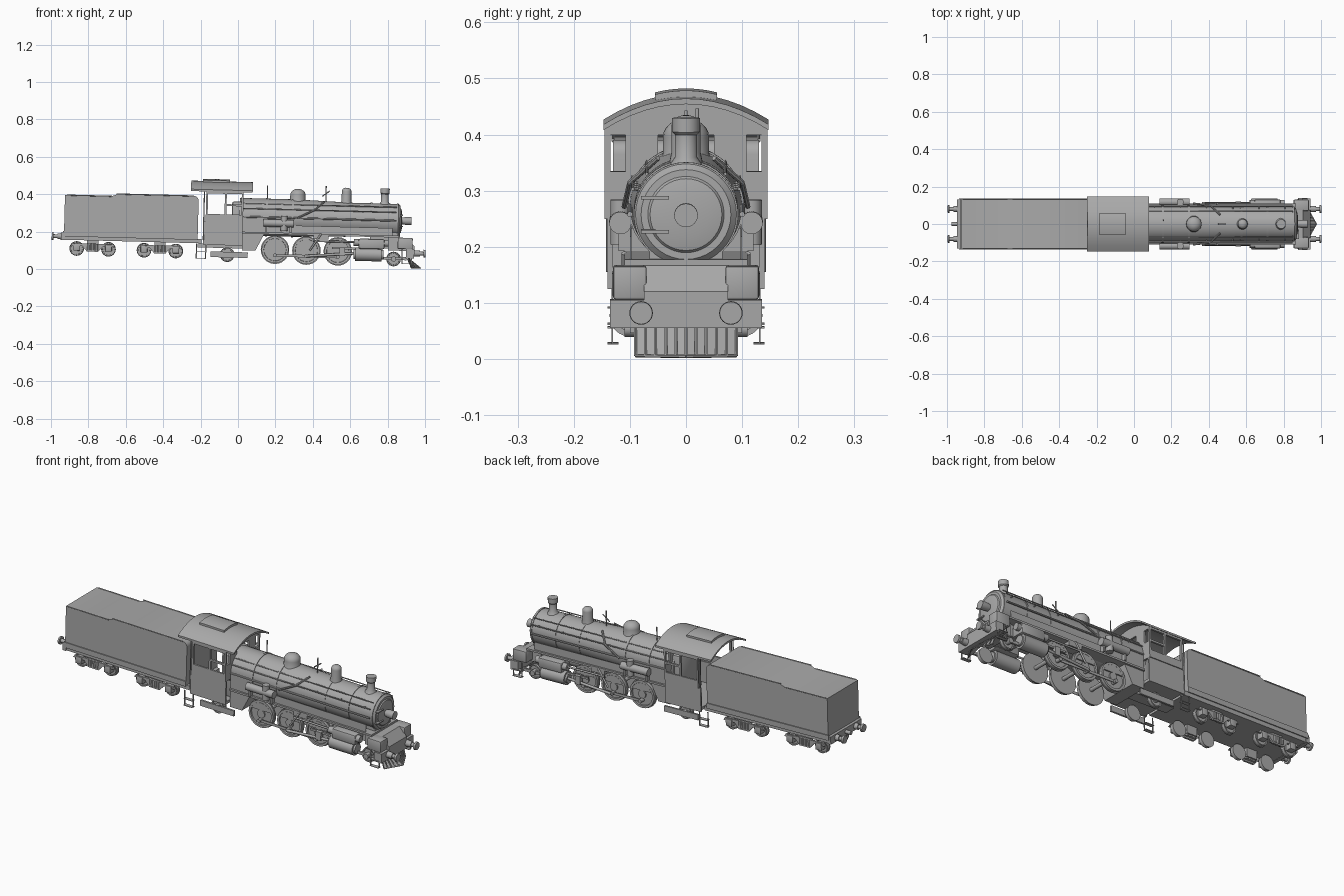
import bpy, bmesh, math
from mathutils import Matrix, Vector

cube = bpy.data.objects.get("Cube")
if cube:
    bpy.data.objects.remove(cube)

grey = bpy.data.materials.new("iron_grey")
grey.use_nodes = True
colour = (.4, .4, .4, 1)
grey.diffuse_color = colour
grey.node_tree.nodes["Principled BSDF"].inputs["Base Color"].default_value = colour

# Shared levels and thicknesses
LEAN = Matrix.Rotation(math.radians(1.5), 3, 'Y')   # the train sits slightly nose-down
BOILER_Z, BOILER_R, SMOKEBOX_R = .28, .1, .09
SMOKEBOX_END = .86
BOARD_Z = .2
AXLE, DRIVER_R, SMALL_R = .108, .072, .037
TRACK = .08
ROD_Y = .1
CAB_BACK, CAB_FRONT, CAB_Y, SILL, EAVES = -.18, .02, .14, .25, .41
TENDER_BACK, TENDER_FRONT, TENDER_Y, TENDER_FLOOR, TENDER_TOP = -.935, -.22, .13, .155, .384
BEAM_X = .94
SKIN, WIRE = .01, .003
parts = []


def finish(name, bm):
    bmesh.ops.recalc_face_normals(bm, faces=bm.faces)
    bm.transform(LEAN.to_4x4())
    mesh = bpy.data.meshes.new(name)
    bm.to_mesh(mesh)
    bm.free()
    mesh.materials.append(grey)
    ob = bpy.data.objects.new(name, mesh)
    bpy.context.collection.objects.link(ob)
    parts.append(ob)


def box(name, x, y, z, bevel=0):
    # each argument is a (low, high) range
    bm = bmesh.new()
    bmesh.ops.create_cube(bm, size=1)
    for v in bm.verts:
        v.co = Vector([(a + b) / 2 + c * (b - a) for c, (a, b) in zip(v.co, (x, y, z))])
    if bevel:
        bmesh.ops.bevel(bm, geom=bm.edges[:], offset=bevel, segments=2, affect='EDGES', profile=.5)
    finish(name, bm)


def prism(name, outline, axis, start, end):
    # axis 'y' takes (x, z) outlines, axis 'x' takes (y, z) outlines
    bm = bmesh.new()
    face = bm.faces.new([bm.verts.new((p, start, q) if axis == 'y' else (start, p, q)) for p, q in outline])
    grown = bmesh.ops.extrude_face_region(bm, geom=[face])["geom"]
    move = Vector((0, end - start, 0) if axis == 'y' else (end - start, 0, 0))
    bmesh.ops.translate(bm, vec=move, verts=[g for g in grown if isinstance(g, bmesh.types.BMVert)])
    finish(name, bm)


def lathe(name, origin, axis, profile, seg=24):
    # profile: (distance along axis, radius)
    bm = bmesh.new()
    turn = Vector((0, 0, 1)).rotation_difference(Vector(axis))
    angles = [k * math.tau / seg for k in range(seg)]
    rings = [[bm.verts.new(turn @ Vector((r * math.cos(a), r * math.sin(a), t)) + Vector(origin)) for a in angles]
             for t, r in profile]
    for low, high in zip(rings, rings[1:]):
        for k in range(seg):
            bm.faces.new((low[k], low[k - 1], high[k - 1], high[k]))
    bm.faces.new(rings[0])
    bm.faces.new(rings[-1])
    finish(name, bm)


def rod(name, start, end, r, seg=16):
    way = Vector(end) - Vector(start)
    lathe(name, start, way.normalized(), [(0, r), (way.length, r)], seg)


def dome(name, x, r, top):
    # flared foot, straight wall and rounded cap
    base = BOILER_Z + .08
    wall = top - base - r * .8
    cap = [math.radians(a) for a in range(0, 90, 15)]
    profile = [(0, r * 1.2), (wall / 3, r)] + [(wall + r * .8 * math.sin(a), r * math.cos(a)) for a in cap]
    lathe(name, (x, 0, base), (0, 0, 1), profile)


def wheel(name, x, z, r, s):
    # flange, tyre, recessed web and hub
    face, web = SKIN, WIRE
    profile = [(-face, r * 1.06), (-face / 2, r * 1.06), (-face / 2, r), (face, r), (face, r * .84),
               (web, r * .82), (web, r * .3), (face, r * .3), (face, WIRE)]
    lathe(name, (x, s * TRACK, z), (0, s, 0), profile)


def side(s, inner, outer):
    return tuple(sorted((s * inner, s * outer)))


def around(centre, half):
    return centre - half, centre + half


# Boiler, bands, smokebox door and lamp
lathe("boiler", (0, 0, BOILER_Z), (1, 0, 0), [(0, BOILER_R), (.3, BOILER_R), (.6, SMOKEBOX_R), (SMOKEBOX_END - SKIN, SMOKEBOX_R),
      (SMOKEBOX_END, SMOKEBOX_R - SKIN)], 40)
lathe("smokebox_door", (SMOKEBOX_END, 0, BOILER_Z), (1, 0, 0), [(0, .068), (SKIN / 2, .064), (SKIN, .04), (SKIN, WIRE)], 40)
for k in range(6):
    x = .14 * (k + 1)
    r = (BOILER_R if x < .4 else SMOKEBOX_R) + WIRE
    rod("boiler_band", (x, 0, BOILER_Z), (x + SKIN, 0, BOILER_Z), r, 40)
lathe("headlamp", (SMOKEBOX_END, 0, BOILER_Z), (1, 0, 0), [(0, .016), (.03, .021), (.06, .021)])
for z in around(BOILER_Z, .03):
    box("door_hinge", (SMOKEBOX_END, SMOKEBOX_END + .015), (-TRACK, -.03), around(z, WIRE))

# Chimney, domes, whistle and safety valve
lathe("chimney", (.775, 0, .36), (0, 0, 1), [(0, .034), (.02, .02), (.06, .02), (.065, .025), (.09, .025)])
dome("steam_dome", .31, .041, .437)
dome("sand_dome", .57, .026, .45)
rod("whistle", (.147, .02, .36), (.147, .02, .45), WIRE)
rod("valve_post", (.46, 0, .36), (.46, 0, .455), WIRE)
rod("valve_lever", (.44, 0, .4), (.48, 0, .43), WIRE)

# Firebox, underframe and saddle
prism("firebox", [(CAB_FRONT, .1), (.09, .1), (.14, BOARD_Z), (.14, BOILER_Z), (CAB_FRONT, BOILER_Z)], 'y', *around(0, BOILER_R))
box("running_board", (CAB_FRONT, .86), around(0, ROD_Y + SKIN), (BOARD_Z - SKIN, BOARD_Z))
box("saddle", (.7, .85), around(0, .065), (.13, .22))
prism("front_deck", [(.8, .12), (BEAM_X, .12), (BEAM_X, .145), (.9, .19), (.8, .19)], 'y', *around(0, .075))

drivers = [.195 + .168 * k for k in range(3)]
carriers = (-.06, .83)
SMALL_Z = SMALL_R + .038
for x in drivers:
    rod("driver_axle", (x, -TRACK, AXLE), (x, TRACK, AXLE), SKIN)

for s in (-1, 1):
    # Driving wheels and motion
    crank = AXLE - .03
    for x in drivers:
        wheel("driving_wheel", x, AXLE, DRIVER_R, s)
        arc = [math.radians(a) for a in range(20, 165, 14)]
        weight = [(x + DRIVER_R * .83 * math.cos(a), AXLE + DRIVER_R * .83 * math.sin(a)) for a in arc]
        prism("counterweight", weight, 'y', s * TRACK, s * (TRACK + SKIN))
        rod("crank_pin", (x, s * TRACK, crank), (x, s * (ROD_Y + SKIN), crank), SKIN)
    box("coupling_rod", (drivers[0], drivers[-1]), side(s, ROD_Y, ROD_Y - WIRE), around(crank, SKIN * .7))
    outer = s * (ROD_Y + SKIN)
    rod("main_rod", (drivers[1], outer, crank), (.62, outer, ROD_Y), SKIN * .7)
    rod("valve_rod", (.4, outer, .16), (.64, outer, .16), SKIN / 2)
    rod("eccentric_link", (.44, outer, BOARD_Z), (.38, outer, AXLE), SKIN / 2)
    box("slide_bar", (.5, .64), side(s, ROD_Y, ROD_Y + SKIN), (.12, .13))
    box("crosshead", (.54, .57), side(s, ROD_Y, ROD_Y + SKIN * 2), (.085, .13))
    box("link_bracket", (.4, .48), side(s, .05, ROD_Y + SKIN), (.17, BOARD_Z))
    # Cylinders and valve chests
    for name, grow, r in (("cylinder", 0, .036), ("cylinder_cover", SKIN, .026)):
        rod(name, (.625 - grow, s * ROD_Y, .096), (.765 + grow, s * ROD_Y, .096), r, 24)
    box("valve_chest", (.64, .78), side(s, .05, .132), (.125, .18), SKIN)
    rod("valve_cylinder", (.615, outer, .158), (.8, outer, .158), .018)
    # Carrying wheels and their frames
    for x in carriers:
        wheel("carrying_wheel", x, SMALL_Z, SMALL_R, s)
        rod("axle_box", (x, s * TRACK, SMALL_Z), (x, outer, SMALL_Z), .014)
    box("trailing_frame", (-.15, .05), side(s, ROD_Y, ROD_Y + SKIN), (.06, .09))
    box("lead_truck_bar", (.76, .9), side(s, ROD_Y, ROD_Y - SKIN), (.07, .085))
    # Skirt, front tool box, air tank, rails and pipes
    box("boiler_skirt", (.1, .82), side(s, ROD_Y - WIRE, ROD_Y), (BOARD_Z, SILL - SKIN))
    box("tool_box", (.85, .93), side(s, .07, TENDER_Y), (.13, .19), SKIN / 2)
    rod("air_tank", (.13, s * .117, .25), (.29, s * .117, .25), .02)
    rod("air_pump", (.24, s * .117, .21), (.24, s * .117, .29), .018)
    for x in (.14, .27):
        box("tank_bracket", (x, x + SKIN), side(s, .06, .12), (BOARD_Z, BOILER_Z - .04))
    for name, y, z, r in (("handrail", .095, .325, WIRE), ("boiler_pipe", .07, .352, WIRE), ("lower_pipe", .1, BOILER_Z, SKIN / 2)):
        rod(name, (CAB_FRONT, s * y, z), (SMOKEBOX_END - CAB_FRONT, s * y, z), r, 8)
    for k in range(6):
        x = .1 + .14 * k
        rod("rail_stud", (x, s * TRACK, .322), (x, s * .095, .325), WIRE, 8)
    rod("feed_pipe", (.45, s * .05, .37), (.4, s * ROD_Y, .325), SKIN / 2, 8)
    rod("feed_pipe_lower", (.4, s * ROD_Y, .325), (.31, outer, BOILER_Z), SKIN / 2, 8)
    # Buffers and steps
    for x, way, z in ((BEAM_X, 1, AXLE), (-BEAM_X, -1, .15)):
        lathe("buffer", (x, s * TRACK, z), (way, 0, 0), [(0, .017), (.03, .015), (.03, SKIN), (.05, SKIN), (.05, .021), (.06, .02)])
    for x in (-.2, .9):
        for edge in around(x, .025):
            box("step_hanger", around(edge, WIRE), side(s, TENDER_Y, TENDER_Y + WIRE), (.05, .13))
        for z in (.05, .085):
            box("step_tread", around(x, .025), side(s, TENDER_Y - SKIN, TENDER_Y + SKIN), (z, z + WIRE))

# Front beam and slatted pilot
box("front_beam", (.895, BEAM_X), around(0, .135), (TRACK, TENDER_Y))
PILOT_TIP, PILOT_Y, FOOT = .975, .09, .03
for k in range(-5, 6):
    t = k / 5
    rod("pilot_bar", (.91, PILOT_Y * t, TRACK), (PILOT_TIP - .05 * abs(t), PILOT_Y * t, FOOT), WIRE, 6)
for s in (-1, 1):
    corner = (PILOT_TIP - .05, s * PILOT_Y, FOOT)
    rod("pilot_foot", (PILOT_TIP, 0, FOOT), corner, WIRE, 6)
    bm = bmesh.new()
    bm.faces.new([bm.verts.new(p) for p in ((.9, 0, TRACK), (.9, s * PILOT_Y, TRACK), corner, (PILOT_TIP, 0, FOOT))])
    finish("pilot_plate", bm)

# Cab walls, window posts and rails
box("cab_floor", (CAB_BACK, CAB_FRONT), around(0, TENDER_Y), (.125, CAB_Y))
for s in (-1, 1):
    wall = side(s, CAB_Y - SKIN / 2, CAB_Y + SKIN / 2)
    front = (CAB_FRONT - SKIN, CAB_FRONT)
    box("cab_lower_side", (CAB_BACK - SKIN, CAB_FRONT), side(s, TENDER_Y, TENDER_Y + SKIN), (.125, SILL))
    box("cab_side_band", (CAB_BACK, CAB_FRONT), wall, (SILL, SILL + .04))
    for x in (CAB_BACK, -TRACK, CAB_FRONT - SKIN):
        box("cab_post", (x, x + SKIN), wall, (SILL, EAVES))
    box("cab_window_bar", (-TRACK, CAB_FRONT), wall, (.335, .345))
    box("cab_top_rail", (CAB_BACK, CAB_FRONT), wall, (EAVES - SKIN, EAVES))
    box("cab_front_panel", front, side(s, .06, CAB_Y), (SILL, .335))
    box("cab_front_inner", front, side(s, .05, .108), (.33, EAVES))
    rod("cab_handrail", (CAB_BACK - SKIN, s * CAB_Y, .15), (CAB_BACK - SKIN, s * CAB_Y, EAVES), WIRE, 8)
box("cab_front_top", front, around(0, CAB_Y), (EAVES - SKIN, EAVES))
box("boiler_backhead", (-.04, CAB_FRONT), around(0, .085), (CAB_Y, .36), SKIN)


def arch(half, edge, crown):
    steps = [k / 6 for k in range(-6, 7)]
    return [(half * t, edge + (crown - edge) * (1 - t * t)) for t in steps]


# Arched roof, gable and hatch
ROOF_Y, CROWN = .147, .456
prism("cab_roof", arch(ROOF_Y, EAVES + SKIN, CROWN + SKIN) + arch(ROOF_Y, EAVES, CROWN)[::-1], 'x', -.262, .068)
prism("cab_front_gable", arch(ROOF_Y, EAVES, CROWN), 'x', *front)
prism("roof_hatch", arch(.055, .47, .477) + [(.055, .46), (-.055, .46)], 'x', -.2, -.055)

# Tender body: raised front section with a rounded upper corner
ROUND, STEP_X, LOW_TOP = .025, -.66, TENDER_TOP - .013
corner = [math.radians(a) for a in range(0, 91, 18)]
curve = [(TENDER_FRONT - ROUND * (1 - math.cos(a)), TENDER_TOP - ROUND * (1 - math.sin(a))) for a in corner]
prism("tender_body", [(TENDER_BACK, TENDER_FLOOR), (TENDER_FRONT, TENDER_FLOOR)] + curve + [(STEP_X + SKIN, TENDER_TOP),
      (STEP_X - ROUND, LOW_TOP), (TENDER_BACK, LOW_TOP)], 'y', *around(0, TENDER_Y))
box("tender_frame", (-BEAM_X, -.2), around(0, .125), (.132, TENDER_FLOOR))
box("rear_beam", (-BEAM_X - SKIN, -BEAM_X + SKIN), around(0, TENDER_Y), (TENDER_Y, .17))
rod("rear_coupler", (-BEAM_X, 0, .15), (-BEAM_X - .04, 0, .15), SKIN)
box("drawbar", (TENDER_FRONT, CAB_FRONT), around(0, .03), (.11, .13))
for s in (-1, 1):
    y = s * TENDER_Y
    box("tender_sill", (-BEAM_X, TENDER_FRONT), side(s, TENDER_Y, TENDER_Y + SKIN / 2), (.15, .178))
    rod("tender_rear_bead", (TENDER_BACK + SKIN, y, LOW_TOP), (STEP_X - ROUND, y, LOW_TOP), WIRE, 8)
    rod("tender_front_bead", (STEP_X, y, TENDER_TOP), (TENDER_FRONT - ROUND, y, TENDER_TOP), WIRE, 8)

# Tender trucks
TRUCK_Z = SMALL_R + .05
for mid in (-.78, -.42):
    for s in (-1, 1):
        # side frame outline dips between the axles
        half = [(.03, .072), (.055, .1), (.12, .1), (.11, .115)]
        frame = [(mid + x, z) for x, z in half] + [(mid - x, z) for x, z in half[::-1]]
        prism("truck_frame", frame, 'y', s * ROD_Y, s * (ROD_Y + SKIN))
        box("truck_hanger", around(mid, .03), side(s, TRACK, ROD_Y), (TRUCK_Z, TENDER_Y + WIRE))
        for x in (mid - CAB_FRONT, mid, mid + CAB_FRONT):
            rod("truck_spring", (x, s * ROD_Y, TRACK), (x, s * ROD_Y, .115), .014, 10)
        for x in around(mid, .085):
            wheel("tender_wheel", x, TRUCK_Z, SMALL_R, s)
            box("journal_box", around(x, .018), side(s, TRACK, .116), (.075, .112), WIRE)

# Smooth rounded surfaces, keep edges sharp
bpy.ops.object.select_all(action='DESELECT')
for ob in parts:
    ob.select_set(True)
bpy.context.view_layer.objects.active = parts[0]
bpy.ops.object.shade_smooth_by_angle(angle=math.radians(35))
